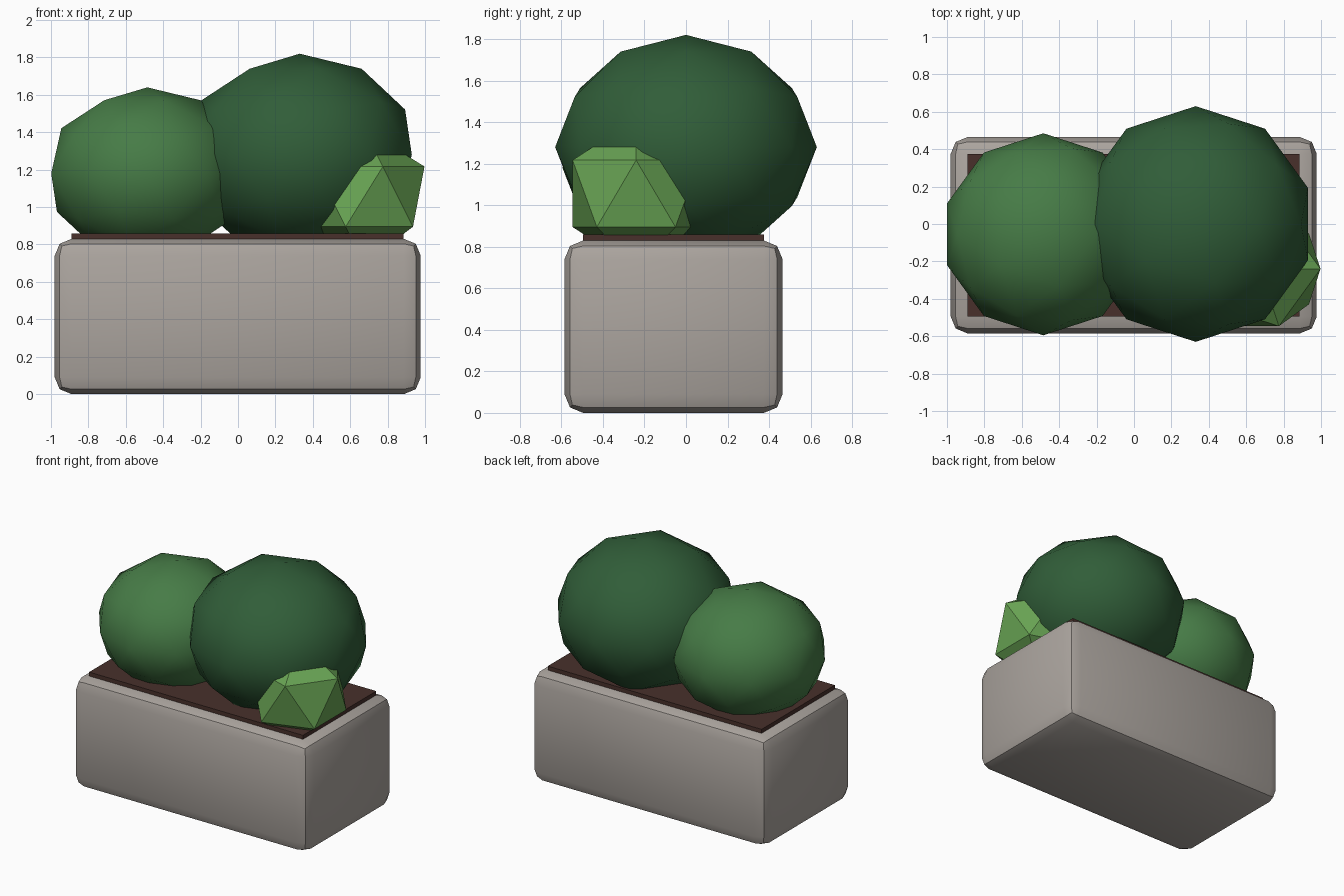
import bpy, math

if "Cube" in bpy.data.objects:
    bpy.data.objects.remove(bpy.data.objects["Cube"])


def material(name, color):
    m = bpy.data.materials.new(name)
    m.diffuse_color = (*color, 1)
    m.use_nodes = True
    m.node_tree.nodes["Principled BSDF"].inputs["Base Color"].default_value = m.diffuse_color
    return m


def finish(obj, name, mat, smooth_angle=None):
    obj.name = name
    obj.data.materials.append(mat)
    if smooth_angle is not None:
        bpy.ops.object.shade_smooth_by_angle(angle=math.radians(smooth_angle))
    return obj


def box(name, lo, hi, mat, bevel=0):
    center = [(a + b) / 2 for a, b in zip(lo, hi)]
    bpy.ops.mesh.primitive_cube_add(size=1, location=center)
    obj = bpy.context.object
    obj.scale = [b - a for a, b in zip(lo, hi)]
    bpy.ops.object.transform_apply(location=False, rotation=False, scale=True)
    if bevel:
        mod = obj.modifiers.new("round_edges", 'BEVEL')
        mod.width, mod.segments = bevel, 2
        bpy.ops.object.modifier_apply(modifier=mod.name)
    return finish(obj, name, mat, 30 if bevel else None)


def bush(name, center, radius, height, detail, mat, smooth):
    bpy.ops.mesh.primitive_ico_sphere_add(subdivisions=detail, radius=1, location=center)
    obj = bpy.context.object
    obj.scale = (radius, radius, height)
    bpy.ops.object.transform_apply(location=False, rotation=False, scale=True)
    return finish(obj, name, mat, smooth)


stone = material("warm_grey_stone", (0.41, 0.375, 0.345))
earth = material("brown_soil", (0.065, 0.03, 0.024))
dark = material("dark_green", (0.03, 0.11, 0.04))
mid = material("mid_green", (0.062, 0.2, 0.062))
light = material("light_green", (0.14, 0.37, 0.088))

# Planter and soil slab
box("planter", (-0.98, -0.585, 0), (0.977, 0.465, 0.83), stone, 0.09)
box("soil", (-0.89, -0.495, 0.78), (0.886, 0.375, 0.86), earth)

# Bushes: two smooth, one small faceted one
bush("left_bush", (-0.485, -0.055, 1.18), 0.54, 0.46, 2, mid, 60)
bush("right_bush", (0.33, 0, 1.28), 0.63, 0.54, 2, dark, 60)
bush("small_bush", (0.675, -0.24, 1.056), 0.36, 0.36, 1, light, None)
